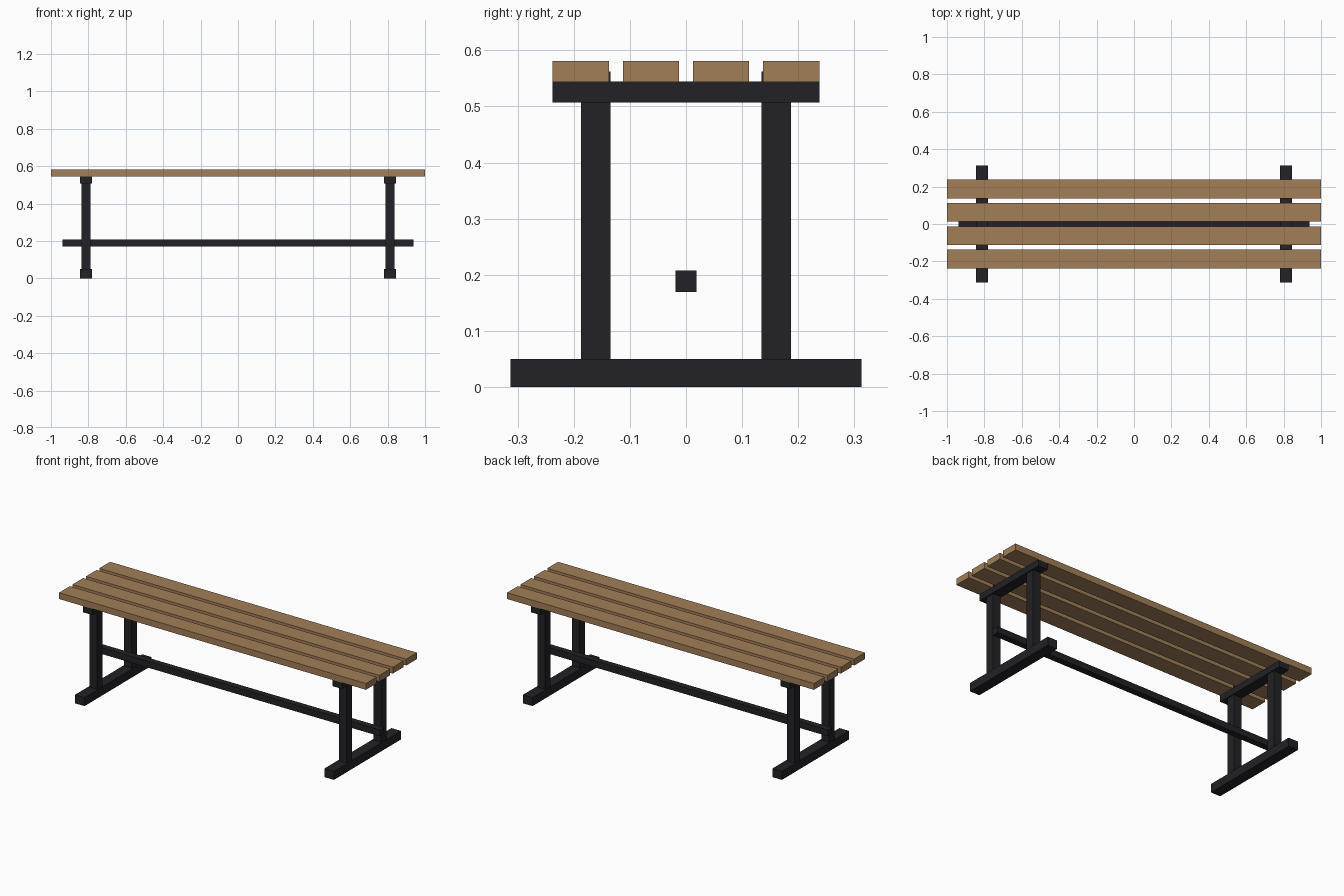
import bpy

if "Cube" in bpy.data.objects:
    bpy.data.objects.remove(bpy.data.objects["Cube"])


def material(name, color):
    mat = bpy.data.materials.new(name)
    mat.diffuse_color = (*color, 1.0)
    mat.use_nodes = True
    mat.node_tree.nodes["Principled BSDF"].inputs["Base Color"].default_value = mat.diffuse_color
    return mat


wood = material("wood", (0.36, 0.21, 0.095))
metal = material("dark_metal", (0.016, 0.016, 0.02))


def box(name, center, size, mat):
    bpy.ops.mesh.primitive_cube_add(size=1, location=center)
    ob = bpy.context.object
    ob.name = name
    ob.scale = size
    bpy.ops.object.transform_apply(location=False, rotation=False, scale=True)
    ob.data.materials.append(mat)
    return ob


# Four seat slats
for i in range(4):
    y = (i - 1.5) * 0.125
    box(f"seat_slat_{i + 1}", (0, y, 0.5625), (2.0, 0.10, 0.0375), wood)

# Two end frames: foot, seat support and a pair of legs
for side, x in (("left", -0.8125), ("right", 0.8125)):
    box(f"{side}_foot", (x, 0, 0.025), (0.0625, 0.625, 0.05), metal)
    box(f"{side}_seat_support", (x, 0, 0.526), (0.0625, 0.475, 0.0375), metal)
    for end, y in (("front", -0.161), ("back", 0.161)):
        # Legs run up through the support and show between the slats
        box(f"{side}_{end}_leg", (x, y, 0.30), (0.05, 0.052, 0.525), metal)

# Long stretcher bar between the frames
box("stretcher_bar", (0, 0, 0.1885), (1.875, 0.0375, 0.0375), metal)
